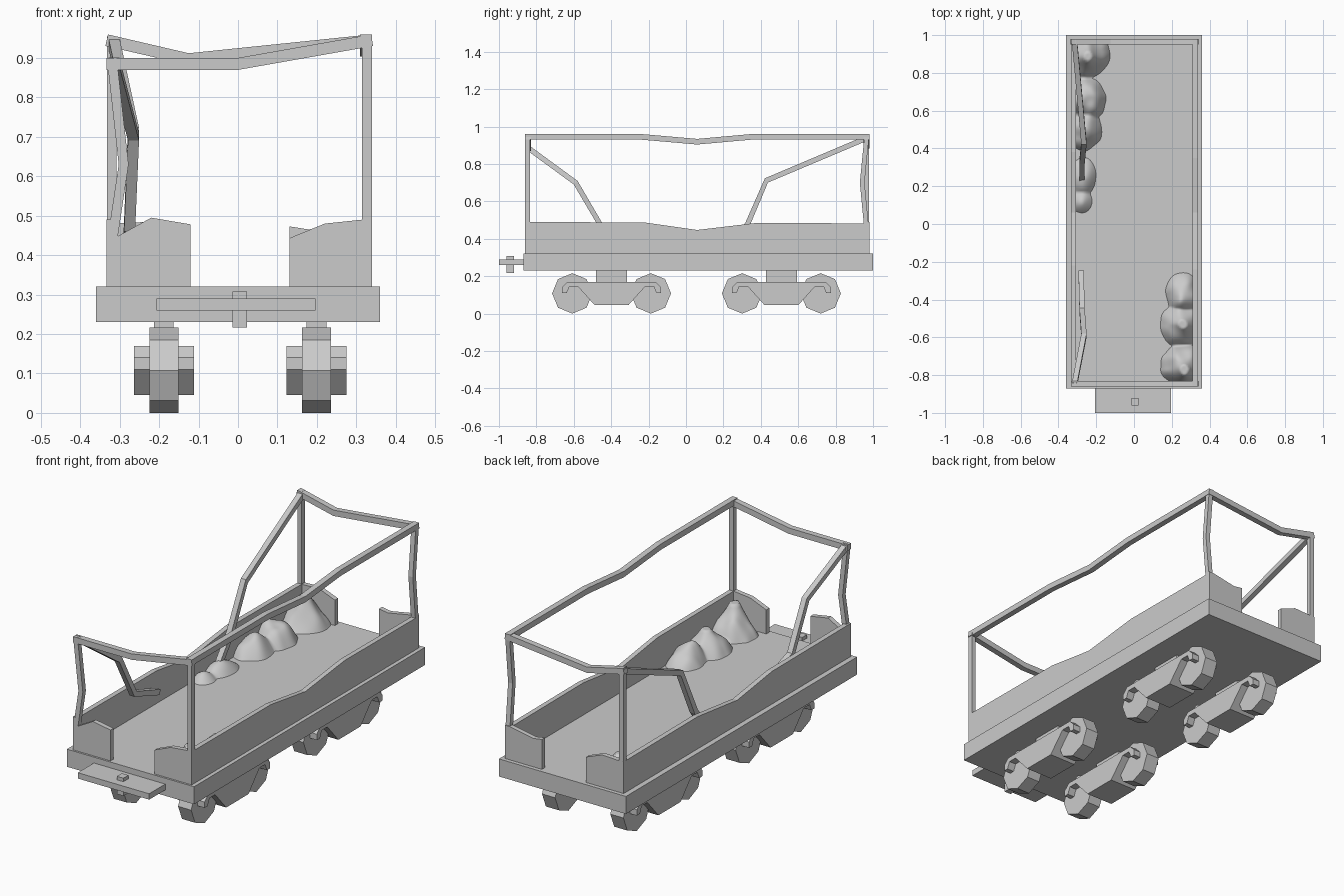
import bpy, bmesh, math
from mathutils import Vector, noise

if "Cube" in bpy.data.objects:
    bpy.data.objects.remove(bpy.data.objects["Cube"])


def finish(name, bm):
    bmesh.ops.recalc_face_normals(bm, faces=bm.faces)
    me = bpy.data.meshes.new(name)
    bm.to_mesh(me)
    bm.free()
    ob = bpy.data.objects.new(name, me)
    bpy.context.collection.objects.link(ob)
    return ob


def loft(name, rings):
    """Skin a row of equal-length rings and cap both ends."""
    bm = bmesh.new()
    rows = [[bm.verts.new(p) for p in r] for r in rings]
    n = len(rows[0])
    for a, b in zip(rows, rows[1:]):
        for i in range(n):
            j = (i + 1) % n
            bm.faces.new((a[i], a[j], b[j], b[i]))
    bm.faces.new(rows[0][::-1])
    bm.faces.new(rows[-1])
    return finish(name, bm)


def box(name, x0, x1, y0, y1, z0, z1):
    return loft(name, [[(x0, y0, z), (x1, y0, z), (x1, y1, z), (x0, y1, z)] for z in (z0, z1)])


def side_prism(name, prof, x0, x1):
    return loft(name, [[(x, y, z) for y, z in prof] for x in (x0, x1)])


def end_prism(name, prof, y0, y1):
    return loft(name, [[(x, y, z) for x, z in prof] for y in (y0, y1)])


def bar(name, pts, side, w=0.03):
    """Square bar along a path; side is the fixed width direction."""
    pts = [Vector(p) for p in pts]
    s = Vector(side) * w / 2
    rings = []
    for i, p in enumerate(pts):
        t = pts[min(i + 1, len(pts) - 1)] - pts[max(i - 1, 0)]
        u = t.cross(s).normalized() * w / 2
        rings.append([p - s - u, p + s - u, p + s + u, p - s + u])
    return loft(name, rings)


# bed and coupling
box("bed", -.36, .36, -.87, 1, .23, .32)
box("coupling_plate", -.207, .197, -1, -.87, .26, .29)
box("coupling_pin", -.014, .023, -.96, -.92, .217, .308)

# dented side walls
wall = [(-.86, .32), (.98, .32), (.98, .482), (.38, .485), (.06, .447), (-.22, .487), (-.86, .49)]
side_prism("right_wall", wall, .315, .34)
side_prism("left_wall", wall, -.333, -.307)

# broken end panels, leaving a gap between
left_top = [(-.12, .478), (-.22, .495), (-.307, .447), (-.333, .44)]
right_top = [(.34, .49), (.315, .49), (.22, .48), (.13, .443)]
left_back = [(-.12, .45), (-.21, .485), (-.333, .48)]
right_back = [(.34, .49), (.315, .49), (.18, .465), (.13, .473)]
for end, y, lt, rt in (("front", -.86, left_top, right_top), ("back", .955, left_back, right_back)):
    end_prism(end + "_left_panel", [(-.333, .32), (-.12, .32)] + lt, y, y + .025)
    end_prism(end + "_right_panel", [(.13, .32), (.34, .32)] + rt, y, y + .025)

# corner posts, two of them bent
X, Y = (1, 0, 0), (0, 1, 0)
bar("front_right_post", [(.327, -.847, .46), (.327, -.847, .955)], X, .025)
bar("back_left_post", [(-.32, .967, .46), (-.32, .967, .955)], X, .025)
bar("back_right_post", [(.327, .965, .46), (.327, .942, .7), (.327, .967, .955)], X, .025)
bar("front_left_post", [(-.32, -.847, .43), (-.29, -.847, .63), (-.32, -.847, .9)], Y, .025)

# top rails
bar("right_rail", [(.325, -.86, .945), (.325, -.24, .945), (.325, .06, .919),
                   (.325, .35, .945), (.325, .98, .945)], X)
bar("front_rail", [(-.333, -.845, .885), (0, -.845, .885), (.34, -.845, .945)], Y)
bar("back_rail", [(-.333, .965, .945), (-.125, .965, .897), (.34, .965, .945)], Y)

# snapped left rail hanging in two pieces
bar("broken_rail_front", [(-.315, -.85, .89), (-.265, -.59, .7), (-.275, -.455, .47),
                          (-.28, -.25, .40)], X, .028)
bar("broken_rail_back", [(-.315, .97, .94), (-.265, .43, .712), (-.275, .33, .48),
                         (-.275, .22, .335)], X, .028)

# four bogies: frame, mount and two octagonal wheels each
R = .108
half = [(.265, .11), (.265, .14), (.235, .17)]
under = [(.09, .045), (.18, .145), (.225, .145), (.24, .11)]
frame = ([(-y, z) for y, z in half] + [(y, z) for y, z in half[::-1]]
         + under[::-1] + [(-y, z) for y, z in under])
for side, cx in (("left", -.188), ("right", .199)):
    for end, cy in (("front", -.398), ("back", .51)):
        tag = f"{end}_{side}_"
        side_prism(tag + "bogie_frame", [(cy + y, z) for y, z in frame], cx - .076, cx + .076)
        box(tag + "bogie_mount", cx - .025, cx + .025, cy - .083, cy + .083, .16, .235)
        for k in (-1, 1):
            ring = [(cy + k * .21 + R * math.sin(a * math.pi / 4), R - R * math.cos(a * math.pi / 4))
                    for a in range(8)]
            side_prism(tag + ("wheel_a" if k < 0 else "wheel_b"), ring, cx - .037, cx + .037)


# smooth heaps of rubble against the walls
def heap(name, x0, x1, y0, y1, bumps, nx=22, ny=80):
    bm = bmesh.new()
    rows = []
    for j in range(ny + 1):
        y = y0 + (y1 - y0) * j / ny
        row = []
        for i in range(nx + 1):
            x = x0 + (x1 - x0) * i / nx
            n = noise.noise(Vector((x * 13, y * 13, 2)))
            h = -.02
            for bx, by, rx, ry, hh in bumps:
                d = ((x - bx) / rx) ** 2 + ((y - by) / ry) ** 2 + .25 * n
                h = max(h, hh * (1 - max(d, 0) ** .8))
            row.append(bm.verts.new((x, y, .32 + h)))
        rows.append(row)
    for a, b in zip(rows, rows[1:]):
        for i in range(nx):
            bm.faces.new((a[i], a[i + 1], b[i + 1], b[i]))
    # drop the parts that would lie inside the bed
    flat = [f for f in bm.faces if max(v.co.z for v in f.verts) < .305]
    bmesh.ops.delete(bm, geom=flat, context='FACES')
    ob = finish(name, bm)
    for p in ob.data.polygons:
        p.use_smooth = True


heap("rubble_back_left", -.307, -.11, .04, .955,
     [(-.25, .89, .12, .12, .15), (-.26, .66, .11, .12, .11),
      (-.26, .5, .09, .11, .10), (-.27, .25, .07, .10, .06), (-.28, .12, .06, .06, .04)])
heap("rubble_front_right", .12, .315, -.835, -.24,
     [(.26, -.75, .12, .11, .15), (.25, -.53, .11, .12, .11), (.26, -.38, .09, .12, .10)])
